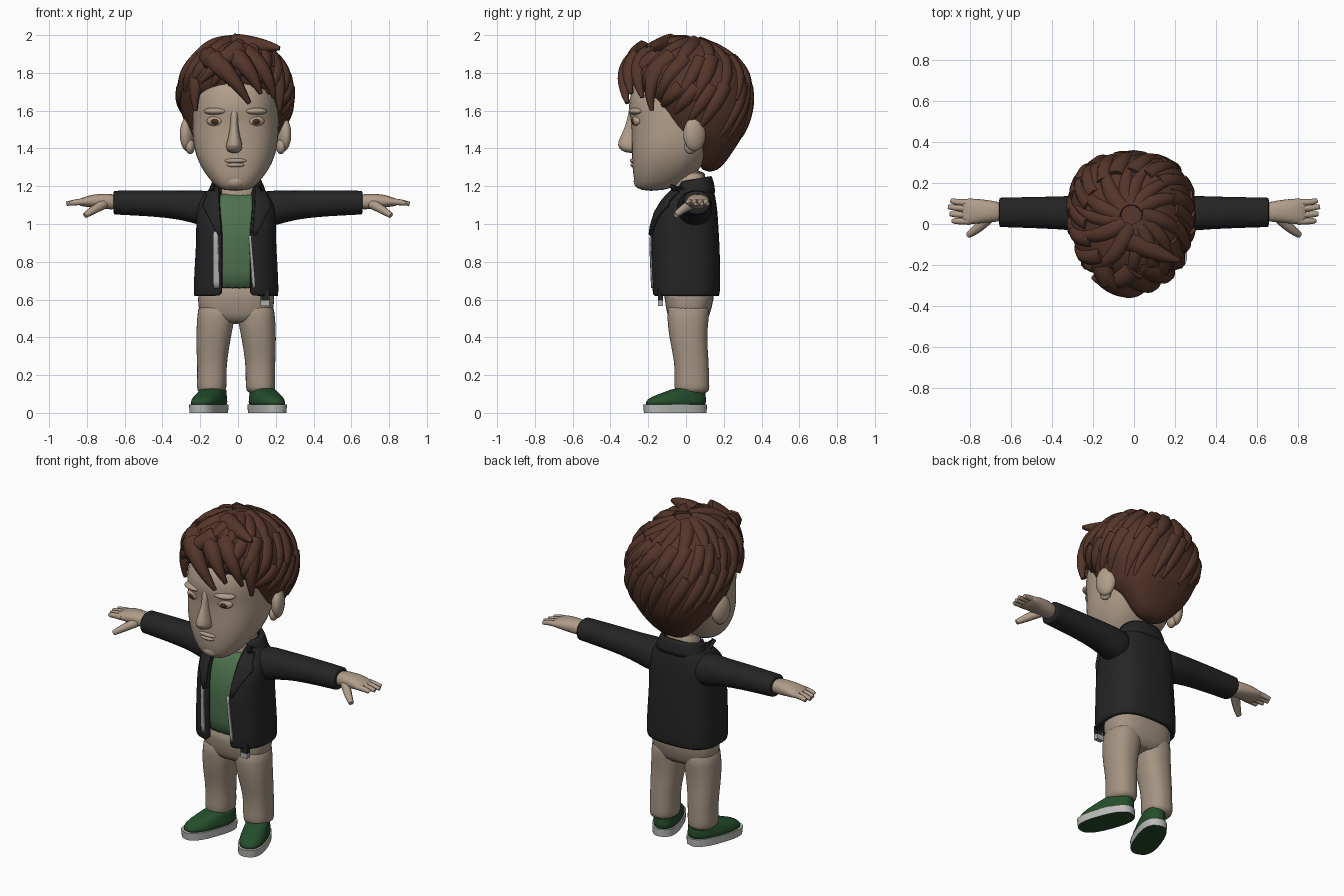
import bpy, bmesh, math, random
from mathutils import Matrix, Vector
from mathutils.bvhtree import BVHTree

random.seed(4)
cube = bpy.data.objects.get("Cube")
if cube:
    bpy.data.objects.remove(cube)


def material(name, *rgb):
    m = bpy.data.materials.new(name)
    m.use_nodes = True
    m.diffuse_color = (*rgb, 1)
    m.node_tree.nodes["Principled BSDF"].inputs["Base Color"].default_value = (*rgb, 1)
    return m


skin = material("skin", .44, .34, .255)
trouser = material("tan cloth", .37, .295, .225)
brown = material("brown hair", .09, .036, .023)
black = material("black leather", .018, .018, .019)
green = material("shirt green", .075, .165, .075)
dark_green = material("shoe green", .018, .075, .024)
white = material("sole white", .5, .5, .49)
metal = material("zip grey", .42, .42, .42)
iris = material("eye brown", .07, .025, .015)
made = []


def finish(name, bm, mats, sub=1, mirror=False, thick=0, shift=0):
    me = bpy.data.meshes.new(name)
    bm.to_mesh(me)
    ob = bpy.data.objects.new(name, me)
    bpy.context.collection.objects.link(ob)
    ob.location.x = shift
    for m in mats:
        me.materials.append(m)
    if mirror:
        ob.modifiers.new("Mirror", 'MIRROR').use_clip = True
    if sub:
        ob.modifiers.new("Smooth", 'SUBSURF').levels = sub
        ob.modifiers["Smooth"].render_levels = sub
    if thick:
        s = ob.modifiers.new("Thickness", 'SOLIDIFY')
        s.thickness, s.offset = thick, -1
    made.append(ob)
    return ob


def loft(rings, e=2.3, seg=32, gaps=None, matrix=None):
    """Rings are (z, centre x, half width, front y, back y); gaps open the front."""
    bm = bmesh.new()
    power = lambda v: math.copysign(abs(v) ** (2 / e), v)
    rows = []
    for i, (z, x, w, yf, yb) in enumerate(rings):
        a = math.asin((gaps[i] / w) ** (e / 2)) if gaps else 0
        count = seg + 1 if gaps else seg
        ts = [a + (2 * math.pi - 2 * a) * k / seg for k in range(count)]
        rows.append([bm.verts.new((x + w * power(math.sin(t)),
                                   (yf + yb) / 2 - (yb - yf) / 2 * power(math.cos(t)), z)) for t in ts])
    for lo, hi in zip(rows, rows[1:]):
        for k in range(seg):
            n = (k + 1) % len(lo)
            bm.faces.new((lo[k], lo[n], hi[n], hi[k]))
    if not gaps:
        bm.faces.new(rows[0][::-1])
        bm.faces.new(rows[-1])
    if matrix:
        bm.transform(matrix)
    bm.normal_update()
    return bm


def ball(name, mat, centre, size, rot=0, mirror=False, shift=0):
    bm = bmesh.new()
    bmesh.ops.create_uvsphere(bm, u_segments=20, v_segments=12, radius=1)
    bm.transform(Matrix.Translation(centre) @ Matrix.Rotation(rot, 4, 'Z') @ Matrix.Diagonal((*size, 1)))
    return finish(name, bm, [mat], 0, mirror, shift=shift)


def tubes(name, mat, paths, mirror=False):
    """Each path is (points, thickest radius, tip share)."""
    cu = bpy.data.curves.new(name, 'CURVE')
    cu.dimensions, cu.bevel_depth, cu.bevel_resolution = '3D', 1, 2
    cu.use_fill_caps, cu.resolution_u = True, 6
    for pts, r, tip in paths:
        s = cu.splines.new('NURBS')
        s.points.add(len(pts) - 1)
        s.order_u, s.use_endpoint_u = min(4, len(pts)), True
        for k, p in enumerate(pts):
            u = k / (len(pts) - 1)
            s.points[k].co = (*p, 1)
            s.points[k].radius = r * (1 - (1 - tip) * u ** 2)
    ob = bpy.data.objects.new(name, cu)
    bpy.context.collection.objects.link(ob)
    cu.materials.append(mat)
    if mirror:
        ob.modifiers.new("Mirror", 'MIRROR')


def patch(name, mat, tree, left, right, lift, thick):
    """Plate between two front-view edges, laid over a surface."""
    bm = bmesh.new()
    n = 8

    def along(edge, u):
        f = u * (len(edge) - 1)
        i = min(int(f), len(edge) - 2)
        return Vector(edge[i]).lerp(Vector(edge[i + 1]), f - i)
    grid = []
    for j in range(n + 1):
        row = []
        for i in range(n + 1):
            p = along(left, j / n).lerp(along(right, j / n), i / n)
            hit = tree.ray_cast(Vector((p.x, -1, p.y)), Vector((0, 1, 0)))[0]
            row.append(bm.verts.new((p.x, (hit.y if hit else -.07) - lift, p.y)))
        grid.append(row)
    for a, b in zip(grid, grid[1:]):
        for i in range(n):
            bm.faces.new((a[i], b[i], b[i + 1], a[i + 1]))
    return finish(name, bm, [mat], 0, thick=thick)


# Trousers: hips and a mirrored leg
finish("hips", loft([(.47, 0, .15, -.08, .11), (.52, 0, .195, -.1, .125), (.6, 0, .205, -.115, .15),
                     (.7, 0, .2, -.12, .15)], 2.6), [trouser], shift=-.01)
finish("legs", loft([(.1, .13, .07, -.055, .12), (.13, .13, .08, -.062, .125), (.2, .128, .077, -.06, .122),
                     (.28, .128, .08, -.062, .12), (.4, .12, .092, -.09, .11), (.5, .107, .1, -.1, .12),
                     (.6, .1, .1, -.1, .13)]), [trouser], mirror=True, shift=-.01)

# Shoes, toes turned out
turn = Matrix.Translation((.118, .04, 0)) @ Matrix.Rotation(.36, 4, 'Z')
sole = loft([(0, 0, .078, -.275, .068), (.045, 0, .08, -.28, .07)], 2.6, matrix=turn)
for f in sole.faces:
    f.material_index = int(f.normal.z < -.5)
finish("shoe_soles", sole, [white, dark_green], 0, True)
finish("shoe_uppers", loft([(.03, 0, .075, -.272, .066), (.06, 0, .077, -.27, .067), (.085, 0, .07, -.24, .066),
                            (.11, 0, .064, -.16, .063), (.135, 0, .058, -.1, .06)], 2.4, matrix=turn),
       [dark_green], mirror=True)

# Jacket body, open at the front, over the shirt
body = [(.62, 0, .222, -.175, .175), (.64, 0, .226, -.182, .182), (.75, 0, .222, -.185, .182),
        (.9, 0, .212, -.19, .178), (.98, 0, .212, -.183, .172), (1.06, 0, .212, -.16, .168),
        (1.12, 0, .205, -.125, .16), (1.17, 0, .165, -.085, .15), (1.2, 0, .12, -.06, .14)]
torso = BVHTree.FromBMesh(loft(body, 2.7))
finish("jacket_body", loft(body, 2.7, gaps=[.08, .08, .08, .077, .08, .088, .09, .09, .09]), [black],
       thick=.03, shift=-.01)
finish("shirt", loft([(z, x, w - .025, yf + .025, yb - .025) for z, x, w, yf, yb in body[1:-1]], 2.7), [green],
       shift=-.01)
collar = loft([(1.14, 0, .16, -.07, .155), (1.19, 0, .145, -.06, .15), (1.23, 0, .125, -.045, .135)],
              gaps=[.09, .09, .085])
for v in collar.verts:
    v.co.z += v.co.y * .18
finish("collar", collar, [black], thick=.022, shift=-.005)

# Lapels, zips and belt tab
for side in (-1, 1):
    word = "right" if side < 0 else "left"
    edges = [[(side * x - .005, z) for x, z in e] for e in (
        [(.1, 1.2), (.095, 1.1), (.085, .95)], [(.14, 1.2), (.185, 1.1), (.1, .94)])]
    if side < 0:
        edges.reverse()
    patch(word + "_lapel", black, torso, *edges, .018, .018)
patch("right_zip", metal, torso, [(-.13, .96), (-.13, .66)], [(-.106, .96), (-.1, .66)], .007, .008)
patch("left_zip", metal, torso, [(.056, .94), (.077, .66)], [(.07, .94), (.094, .66)], .007, .008)
for name, mat, z, h in (("belt_tab", black, .625, .03), ("belt_buckle", metal, .588, .022)):
    bm = bmesh.new()
    bmesh.ops.create_cube(bm, size=2)
    bm.transform(Matrix.Translation((.143, -.135, z)) @ Matrix.Diagonal((.023, .014, h, 1)))
    finish(name, bm, [mat], 0)

# Sleeves and hands, lofted outward then mirrored
out = Matrix.Rotation(math.pi / 2, 4, 'Y')
finish("sleeves", loft([(.1, -1.075, .1, -.06, .14), (.2, -1.085, .094, -.045, .14), (.3, -1.1, .076, -.03, .138),
                        (.45, -1.11, .07, -.022, .133), (.64, -1.113, .064, -.016, .13),
                        (.655, -1.113, .063, -.015, .129), (.66, -1.113, .06, -.012, .126)], 2.2, 24,
                       matrix=out), [black], mirror=True)
finish("palms", loft([(.63, -1.115, .042, .01, .105), (.7, -1.12, .042, .01, .115), (.77, -1.122, .036, 0, .125),
                      (.82, -1.117, .024, -.003, .125), (.845, -1.113, .017, 0, .12)], 2.3, 20, matrix=out),
       [skin], mirror=True)
fingers = [([(.8, y, 1.118), (.85, y, 1.118), (.88, y * 1.05, 1.112), (tip, y * 1.1, 1.107)], .018, .6)
           for y, tip in ((.014, .885), (.045, .9), (.076, .908), (.104, .895))]
thumb = ([(.71, .03, 1.105), (.75, -.01, 1.085), (.78, -.035, 1.065), (.81, -.055, 1.045)], .027, .55)
tubes("fingers", skin, fingers + [thumb], True)

# Head, neck and face
mid = -.013
finish("neck", loft([(1.08, 0, .12, -.07, .1), (1.16, 0, .1, -.06, .1), (1.3, 0, .1, -.06, .12)]), [skin])
finish("head", loft([(1.175, mid, .06, -.24, -.13), (1.2, mid, .105, -.265, -.05), (1.25, mid, .15, -.28, .03),
                     (1.32, mid, .195, -.285, .1), (1.4, mid, .222, -.288, .16), (1.5, mid, .23, -.288, .22),
                     (1.56, mid, .23, -.292, .25), (1.61, mid, .228, -.308, .26), (1.7, mid, .22, -.295, .26),
                     (1.78, mid, .19, -.25, .22), (1.82, mid, .12, -.16, .15)], 2.4), [skin])
finish("nose", loft([(1.375, -.02, .02, -.315, -.24), (1.39, -.02, .042, -.345, -.24),
                     (1.415, -.02, .046, -.366, -.24), (1.45, -.02, .034, -.355, -.24),
                     (1.51, -.02, .022, -.325, -.24), (1.56, -.02, .02, -.31, -.24),
                     (1.62, -.02, .03, -.302, -.24)], 2, 16), [skin])
ball("upper_lip", skin, (mid, -.275, 1.335), (.06, .022, .014))
ball("lower_lip", skin, (mid, -.272, 1.312), (.05, .022, .013))
ball("chin", skin, (mid, -.235, 1.225), (.06, .042, .04))
ball("brows", skin, (.105, -.262, 1.597), (.065, .04, .02), .25, True, mid)
ball("eyelids", skin, (.11, -.262, 1.545), (.045, .022, .026), .3, True, mid)
ball("eyes", iris, (.11, -.276, 1.543), (.024, .013, .016), .3, True, mid)
ball("ears", skin, (.255, .045, 1.475), (.036, .062, .09), .35, True, mid)
ball("ear_lobes", skin, (.24, .025, 1.41), (.025, .035, .04), .2, True, mid)

# Hair: a full cap with swept locks laid on its surface
cap = loft([(1.275, mid, .06, .09, .16), (1.33, mid, .13, .06, .215), (1.41, mid, .195, .04, .265),
            (1.46, mid, .235, -.1, .3), (1.51, mid, .26, -.13, .32), (1.58, mid, .288, -.15, .338),
            (1.66, mid, .302, -.2, .347), (1.73, mid, .3, -.27, .343), (1.81, mid, .277, -.3, .318),
            (1.89, mid, .22, -.26, .255), (1.95, mid, .15, -.2, .15), (1.98, mid, .07, -.1, .06)], 2.5)
surface = BVHTree.FromBMesh(cap)
finish("hair_cap", cap, [brown])
centre = Vector((mid, .04, 1.65))
locks = []
for start, length, count in ((.15, .9, 13), (.75, .8, 18), (1.3, .9, 20)):
    for k in range(count):
        phi = 2 * math.pi * (k + random.uniform(-.25, .25)) / count
        back = (math.cos(phi) + 1) / 2
        end = min(start + length, 1.3 + 1.0 * back)
        if end < start + .3:
            continue
        pts = []
        for i in range(6):
            th, az = start + (end - start) * i / 5, phi + .09 * i
            d = Vector((math.sin(az) * math.sin(th), math.cos(az) * math.sin(th), math.cos(th)))
            hit = surface.ray_cast(centre, d)[0]
            pts.append(hit + d * (-.034 + .005 * i))
        locks.append((pts, random.uniform(.044, .054), .25))
tubes("hair_locks", brown, locks)

fringe = [((.0, -.22, 1.92), (-.1, -.32, 1.86), (-.2, -.26, 1.75)),
          ((-.15, -.2, 1.88), (-.13, -.33, 1.86), (-.05, -.32, 1.75)),
          ((-.13, -.26, 1.87), (-.03, -.36, 1.79), (.06, -.31, 1.64)),
          ((-.02, -.24, 1.89), (.07, -.33, 1.82), (.12, -.29, 1.69)),
          ((.05, -.2, 1.89), (.16, -.29, 1.82), (.19, -.23, 1.67)),
          ((-.02, -.08, 1.95), (.12, -.15, 1.95), (.22, -.18, 1.93)),
          ((-.18, -.1, 1.84), (-.24, -.22, 1.78), (-.225, -.19, 1.6)),
          ((.17, -.1, 1.84), (.23, -.22, 1.78), (.22, -.18, 1.6))]
tubes("fringe_locks", brown, [(p, .058, .2) for p in fringe])

bpy.ops.object.select_all(action='DESELECT')
for ob in made:
    ob.select_set(True)
bpy.context.view_layer.objects.active = made[0]
bpy.ops.object.shade_smooth_by_angle(angle=math.radians(50))
